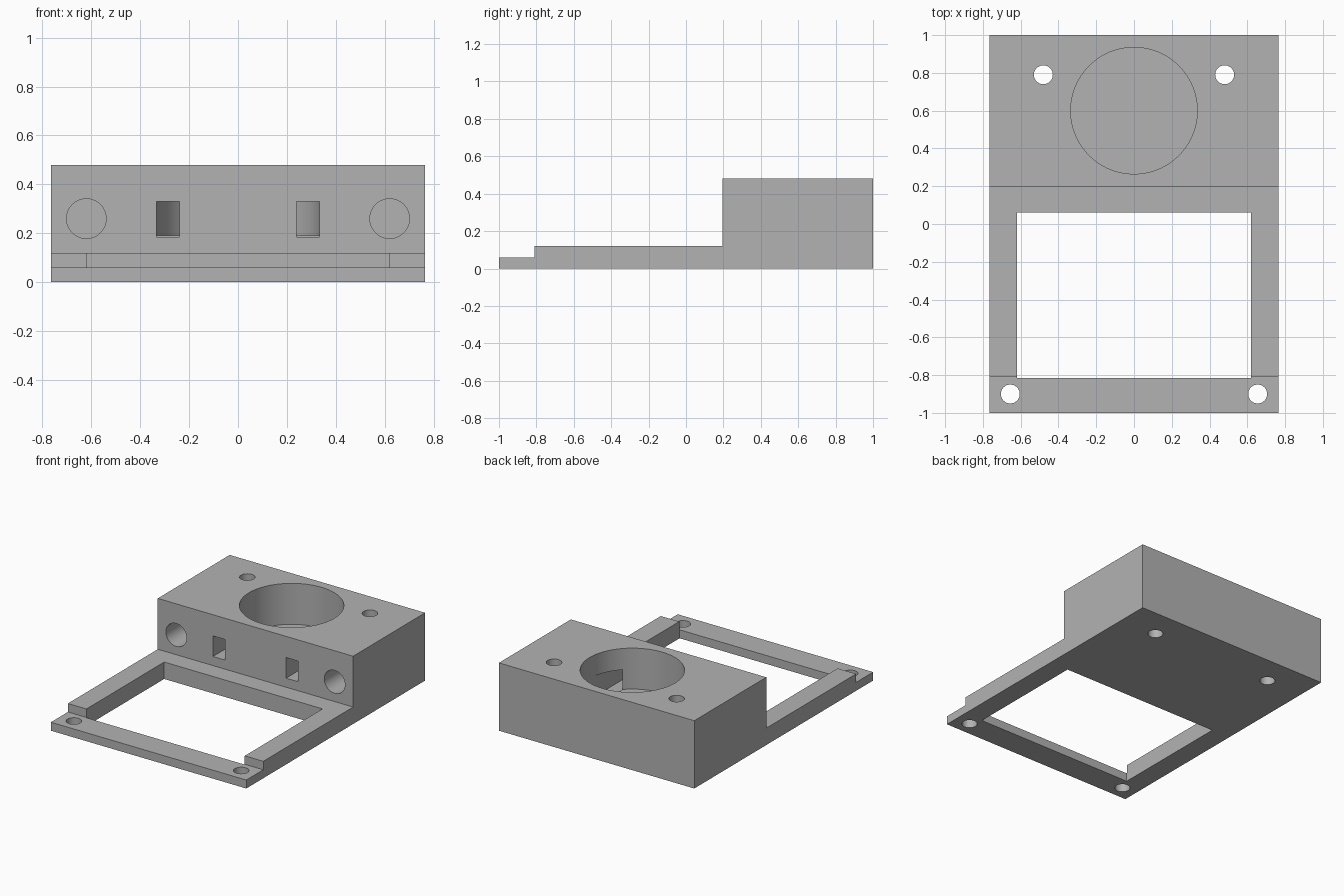
import bpy
import bmesh
import math
from mathutils import Matrix

default = bpy.data.objects.get("Cube")
if default:
    bpy.data.objects.remove(default, do_unlink=True)

# Single grey plastic
grey = bpy.data.materials.new("plain grey")
grey.use_nodes = True
colour = (0.45, 0.45, 0.45, 1)
grey.diffuse_color = colour
grey.node_tree.nodes["Principled BSDF"].inputs["Base Color"].default_value = colour

HALF_WIDTH = 0.765
BLOCK_TOP = 0.48


def add_object(name, bm):
    bmesh.ops.recalc_face_normals(bm, faces=bm.faces)
    mesh = bpy.data.meshes.new(name)
    bm.to_mesh(mesh)
    bm.free()
    mesh.materials.append(grey)
    obj = bpy.data.objects.new(name, mesh)
    bpy.context.scene.collection.objects.link(obj)
    return obj


def box(name, low, high):
    bm = bmesh.new()
    bmesh.ops.create_cube(bm, size=1)
    for v in bm.verts:
        v.co = [a if c < 0 else b for c, a, b in zip(v.co, low, high)]
    return add_object(name, bm)


def cylinder(name, centre, radius, depth, along_y=False, segments=48):
    bm = bmesh.new()
    turn = Matrix.Rotation(math.pi / 2, 4, "X") if along_y else Matrix.Identity(4)
    bmesh.ops.create_cone(bm, cap_ends=True, segments=segments, radius1=radius,
                          radius2=radius, depth=depth,
                          matrix=Matrix.Translation(centre) @ turn)
    return add_object(name, bm)


# Stepped body: thin front lip, frame and tall rear block, extruded across x
profile = [(-1, 0), (1, 0), (1, BLOCK_TOP), (0.195, BLOCK_TOP),
           (0.195, 0.12), (-0.81, 0.12), (-0.81, 0.06), (-1, 0.06)]
bm = bmesh.new()
side = bm.faces.new([bm.verts.new((-HALF_WIDTH, y, z)) for y, z in profile])
extruded = bmesh.ops.extrude_face_region(bm, geom=[side])["geom"]
bmesh.ops.translate(bm, vec=(2 * HALF_WIDTH, 0, 0),
                    verts=[g for g in extruded if isinstance(g, bmesh.types.BMVert)])
body = add_object("mounting_bracket", bm)

# Window in the frame and round pocket in the block
cutters = [
    box("window_cutter", (-0.62, -0.814, -0.1), (0.62, 0.06, 0.3)),
    cylinder("pocket_cutter", (0, 0.6, 0.19 + 0.25), 0.335, 0.5, segments=96),
]

# Mirrored screw holes, blind front sockets and slots into the pocket
for s, label in ((1, "left"), (-1, "right")):
    x_slot = sorted((s * 0.24, s * 0.333))
    cutters += [
        cylinder(label + "_block_hole_cutter", (s * 0.48, 0.79, 0.25), 0.05, 1),
        cylinder(label + "_lip_hole_cutter", (s * 0.655, -0.9, 0), 0.05, 0.5),
        cylinder(label + "_socket_cutter", (s * 0.62, 0.4, 0.26), 0.081, 0.6, True),
        box(label + "_slot_cutter", (x_slot[0], 0.1, 0.184), (x_slot[1], 0.6, 0.33)),
    ]

bpy.ops.object.select_all(action="DESELECT")
bpy.context.view_layer.objects.active = body
body.select_set(True)
for cutter in cutters:
    cutter.hide_render = True
    cut = body.modifiers.new(cutter.name, "BOOLEAN")
    cut.operation = "DIFFERENCE"
    cut.solver = "EXACT"
    cut.object = cutter
    bpy.ops.object.modifier_apply(modifier=cut.name)
    bpy.data.objects.remove(cutter, do_unlink=True)

# Smooth hole walls, crisp edges
bpy.ops.object.shade_smooth_by_angle(angle=math.radians(30))
